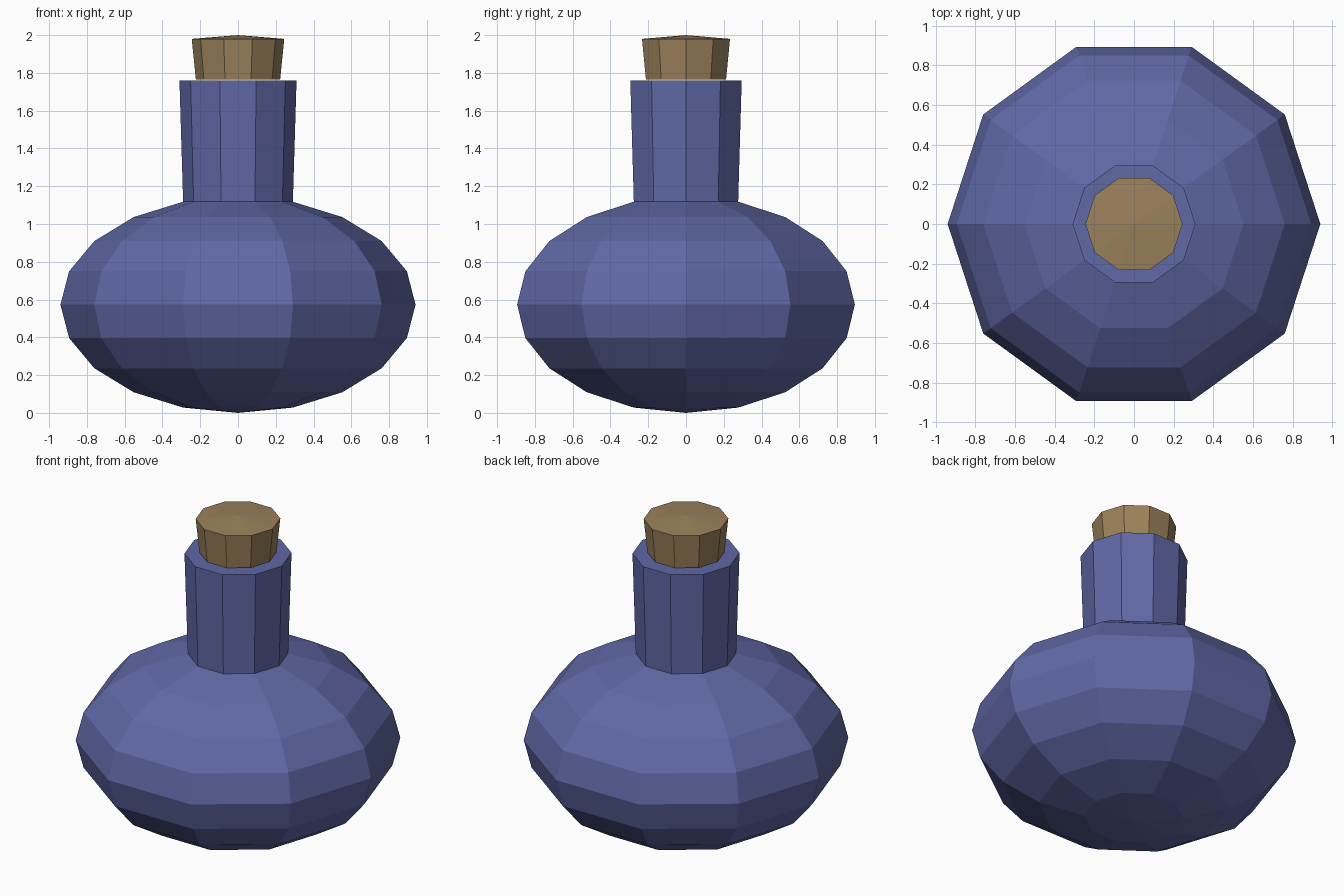
import bpy, bmesh
from math import sin, cos, pi

if "Cube" in bpy.data.objects:
    bpy.data.objects.remove(bpy.data.objects["Cube"])

SIDES = 10


def material(name, color):
    m = bpy.data.materials.new(name)
    m.diffuse_color = color
    m.use_nodes = True
    m.node_tree.nodes["Principled BSDF"].inputs["Base Color"].default_value = m.diffuse_color
    return m


def lathe(name, profile, mat):
    """Spin (radius, z) points around z; radius 0 makes a pole."""
    bm = bmesh.new()
    rings = []
    for r, z in profile:
        n = SIDES if r > 0 else 1
        rings.append([bm.verts.new((r * cos(2 * pi * i / SIDES),
                                    r * sin(2 * pi * i / SIDES), z)) for i in range(n)])
    for a, b in zip(rings, rings[1:]):
        for i in range(SIDES):
            j = (i + 1) % SIDES
            if len(a) == 1:
                bm.faces.new((a[0], b[j], b[i]))
            elif len(b) == 1:
                bm.faces.new((a[i], a[j], b[0]))
            else:
                bm.faces.new((a[i], a[j], b[j], b[i]))
    bmesh.ops.recalc_face_normals(bm, faces=bm.faces)
    me = bpy.data.meshes.new(name)
    bm.to_mesh(me)
    bm.free()
    me.materials.append(mat)
    ob = bpy.data.objects.new(name, me)
    bpy.context.collection.objects.link(ob)
    return ob


glass = material("blue_glass", (0.115, 0.14, 0.38, 1))
wood = material("cork_brown", (0.33, 0.22, 0.105, 1))

# Flask: squashed round belly whose top ring carries the flared neck
R, H = 0.94, 0.573
belly = [(0, 0)] + [(R * sin(pi * k / 10), H - H * cos(pi * k / 10)) for k in range(1, 10)]
lathe("flask", belly + [(0.31, 1.76), (0, 1.76)], glass)

# Cork: tapered stopper with a slightly domed top
lathe("cork", [(0, 1.765), (0.223, 1.765), (0.245, 1.98), (0, 2.0)], wood)
